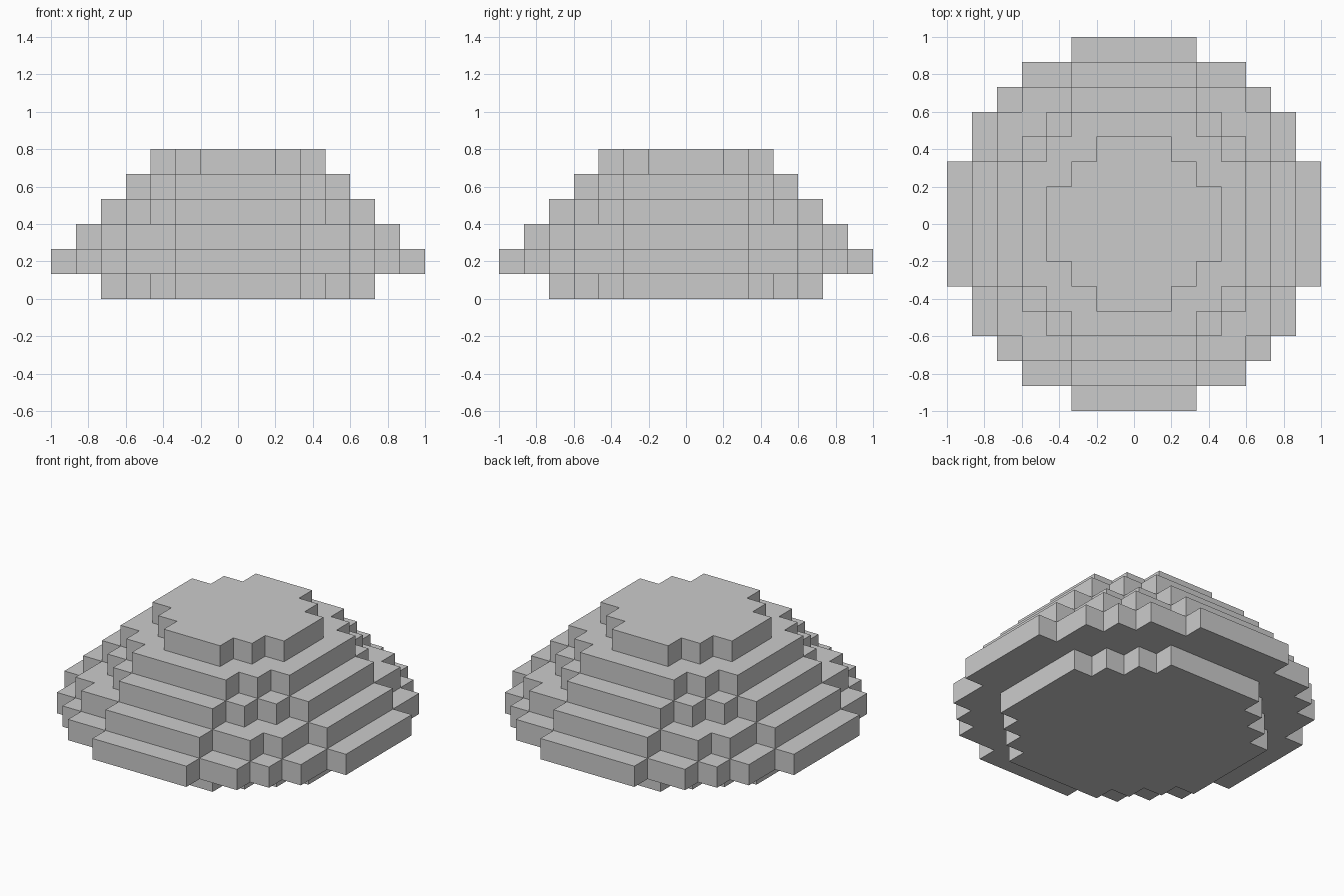
import bpy, bmesh
from mathutils import Vector

if "Cube" in bpy.data.objects:
    bpy.data.objects.remove(bpy.data.objects["Cube"])

U = 2 / 15                               # voxel edge
RADII = [5.5, 7.5, 6.5, 5.5, 4.5, 3.5]   # disc radius of each layer, in voxels

# Cells of the stepped dome: one pixelated disc per layer
cells = {(i, j, k) for k, r in enumerate(RADII)
         for i in range(-7, 8) for j in range(-7, 8) if i * i + j * j <= r * r}

bm = bmesh.new()
verts = {}


def vert(p):
    key = tuple(round(c * 2) for c in p)
    if key not in verts:
        verts[key] = bm.verts.new(p * U)
    return verts[key]


# Outer shell: a quad wherever a cell has no neighbour
for c in sorted(cells):
    centre = Vector(c) + Vector((0, 0, 0.5))
    for axis in range(3):
        for sign in (-1, 1):
            n = Vector((0, 0, 0))
            n[axis] = sign
            if tuple(int(a + b) for a, b in zip(c, n)) in cells:
                continue
            u = Vector((0, 0, 0))
            u[(axis + 1) % 3] = 0.5
            v = n.cross(u)
            m = centre + n * 0.5
            bm.faces.new([vert(m + s * u + t * v)
                          for s, t in ((-1, -1), (1, -1), (1, 1), (-1, 1))])

mesh = bpy.data.meshes.new("stepped_dome")
bm.to_mesh(mesh)
bm.free()
bpy.context.collection.objects.link(bpy.data.objects.new("stepped_dome", mesh))
